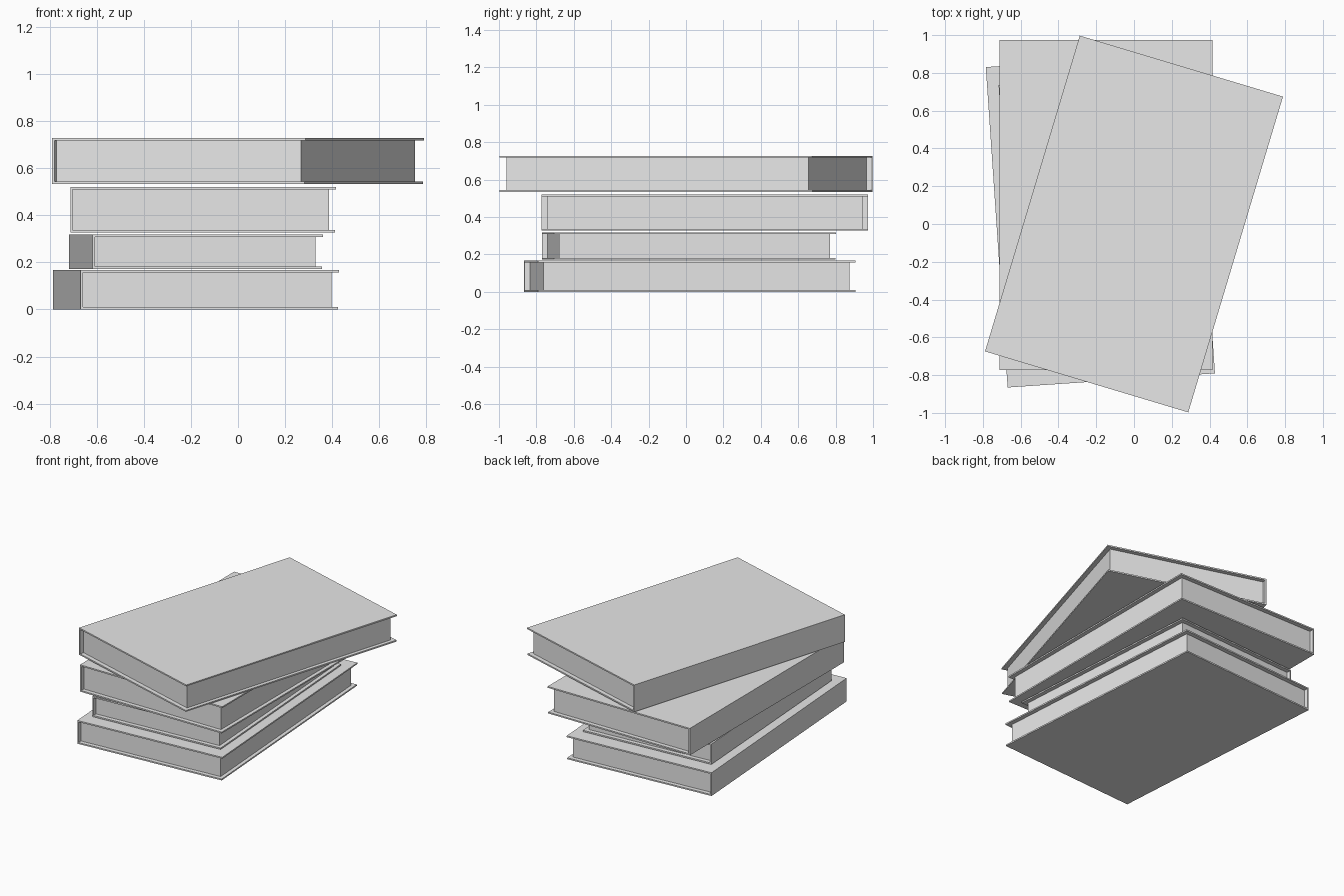
import bpy
from math import radians
from mathutils import Matrix

cube = bpy.data.objects.get("Cube")
if cube:
    bpy.data.objects.remove(cube, do_unlink=True)

grey = bpy.data.materials.new("plain_grey")
grey.use_nodes = True
grey.diffuse_color = (0.8, 0.8, 0.8, 1)
grey.node_tree.nodes["Principled BSDF"].inputs["Base Color"].default_value = (0.8, 0.8, 0.8, 1)

BOARD = 0.01    # cover and spine thickness
INSET = 0.03    # how far the pages sit back from the cover edges
LIP = 0.004     # the bottom board is slightly narrower than the top one


def box(name, low, high, place):
    """Box between two corners in book space, moved into the stack."""
    bpy.ops.mesh.primitive_cube_add(size=1)
    obj = bpy.context.object
    obj.name = name
    size = [b - a for a, b in zip(low, high)]
    middle = [(a + b) / 2 for a, b in zip(low, high)]
    obj.data.transform(Matrix.Translation(middle) @ Matrix.Diagonal((*size, 1)))
    obj.matrix_world = place
    obj.data.materials.append(grey)


def book(name, centre, angle, width, length, bottom, top):
    """Hardback with its spine on the -x side and recessed pages."""
    place = Matrix.Translation((*centre, bottom)) @ Matrix.Rotation(radians(angle), 4, "Z")
    w, l, h = width / 2, length / 2, top - bottom
    box(name + "_bottom_cover", (-w, -l, 0), (w - LIP, l, BOARD), place)
    box(name + "_top_cover", (-w, -l, h - BOARD), (w, l, h), place)
    box(name + "_spine", (-w, -l, BOARD), (-w + BOARD, l, h - BOARD), place)
    box(name + "_pages", (-w + BOARD, -l + INSET, BOARD),
        (w - INSET, l - INSET, h - BOARD), place)


# Stack from the bottom up
book("first_book", (-0.178, 0.02), 3.9, 1.10, 1.70, 0, 0.167)
book("second_book", (-0.178, 0.015), 3.8, 0.98, 1.51, 0.172, 0.318)
book("third_book", (-0.148, 0.1), 0, 1.128, 1.747, 0.327, 0.52)
book("top_book", (0, 0), -16.7, 1.123, 1.745, 0.533, 0.727)
